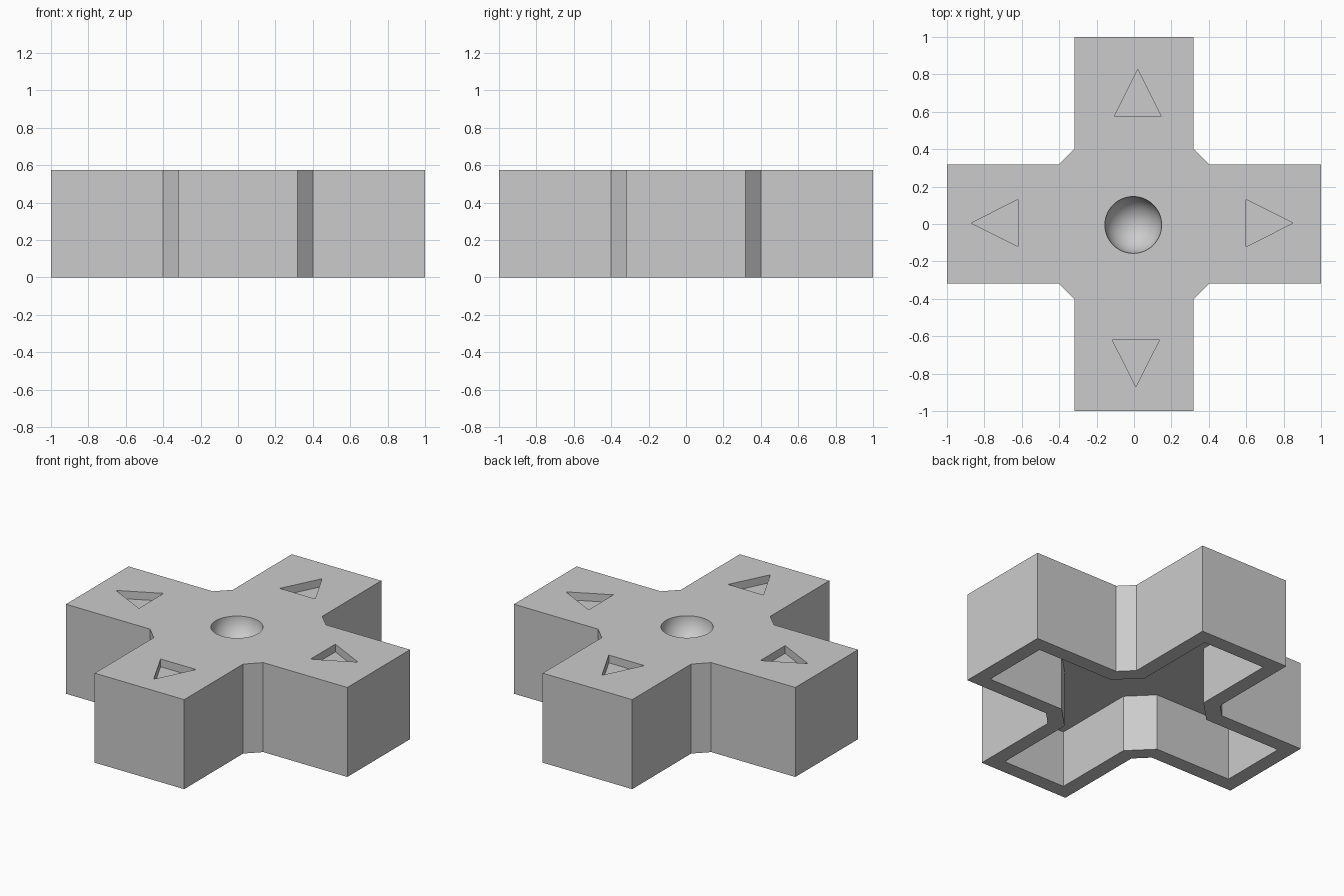
import bpy
import bmesh
from math import sqrt, pi
from mathutils import Matrix, Vector

HEIGHT = 0.575
WALL = 0.095
CAVITY_TOP = 0.365
ARROW_DEPTH = 0.05

if "Cube" in bpy.data.objects:
    bpy.data.objects.remove(bpy.data.objects["Cube"], do_unlink=True)

# Single grey plastic
grey = bpy.data.materials.new("grey plastic")
grey.use_nodes = True
colour = (0.6, 0.6, 0.6, 1)
grey.diffuse_color = colour
grey.node_tree.nodes["Principled BSDF"].inputs["Base Color"].default_value = colour


def make_object(name, bm):
    bmesh.ops.recalc_face_normals(bm, faces=bm.faces)
    mesh = bpy.data.meshes.new(name)
    bm.to_mesh(mesh)
    bm.free()
    mesh.materials.append(grey)
    obj = bpy.data.objects.new(name, mesh)
    bpy.context.collection.objects.link(obj)
    return obj


def prism(name, outline, bottom, top):
    bm = bmesh.new()
    face = bm.faces.new([bm.verts.new((p[0], p[1], bottom)) for p in outline])
    side = bmesh.ops.extrude_face_region(bm, geom=[face])["geom"]
    bmesh.ops.translate(bm, vec=(0, 0, top - bottom),
                        verts=[v for v in side if isinstance(v, bmesh.types.BMVert)])
    return make_object(name, bm)


def cross_outline(reach, half, corner):
    # One arm with its chamfered inner corner, turned four times
    arm = [Vector(p) for p in ((corner, -half), (reach, -half),
                               (reach, half), (corner, half))]
    return [Matrix.Rotation(k * pi / 2, 2) @ p for k in range(4) for p in arm]


def cut(target, cutter):
    cutter.hide_render = True
    mod = target.modifiers.new("cut", "BOOLEAN")
    mod.operation = "DIFFERENCE"
    mod.solver = "EXACT"
    mod.object = cutter
    bpy.context.view_layer.objects.active = target
    bpy.ops.object.modifier_apply(modifier=mod.name)
    bpy.data.objects.remove(cutter, do_unlink=True)


# Cross-shaped body
half, corner = 0.318, 0.402
body = prism("direction_pad", cross_outline(1, half, corner), 0, HEIGHT)

# Hollow underside with an even wall
inner_half = half - WALL
inner_corner = half + corner - WALL * sqrt(2) - inner_half
cut(body, prism("underside_cutter",
                cross_outline(1 - WALL, inner_half, inner_corner), -0.1, CAVITY_TOP))

# Recessed arrow on each arm: base centre and outward direction
arrows = [((0.6, 0.005), (1, 0)), ((0.02, 0.575), (0, 1)),
          ((-0.62, 0.005), (-1, 0)), ((0.01, -0.62), (0, -1))]
for base, direction in arrows:
    base, out = Vector(base), Vector(direction)
    across = Vector((-out.y, out.x)) * 0.126
    cut(body, prism("arrow_cutter", [base - across, base + out * 0.25, base + across],
                    HEIGHT - ARROW_DEPTH, HEIGHT + 0.1))

# Round thumb dimple in the middle
bm = bmesh.new()
bmesh.ops.create_uvsphere(bm, u_segments=64, v_segments=32, radius=0.152,
                          matrix=Matrix.Translation((-0.004, -0.005, HEIGHT + 0.003)))
cut(body, make_object("dimple_cutter", bm))

# Smooth dimple, crisp edges elsewhere
bpy.ops.object.select_all(action="DESELECT")
body.select_set(True)
bpy.context.view_layer.objects.active = body
bpy.ops.object.shade_smooth_by_angle()
